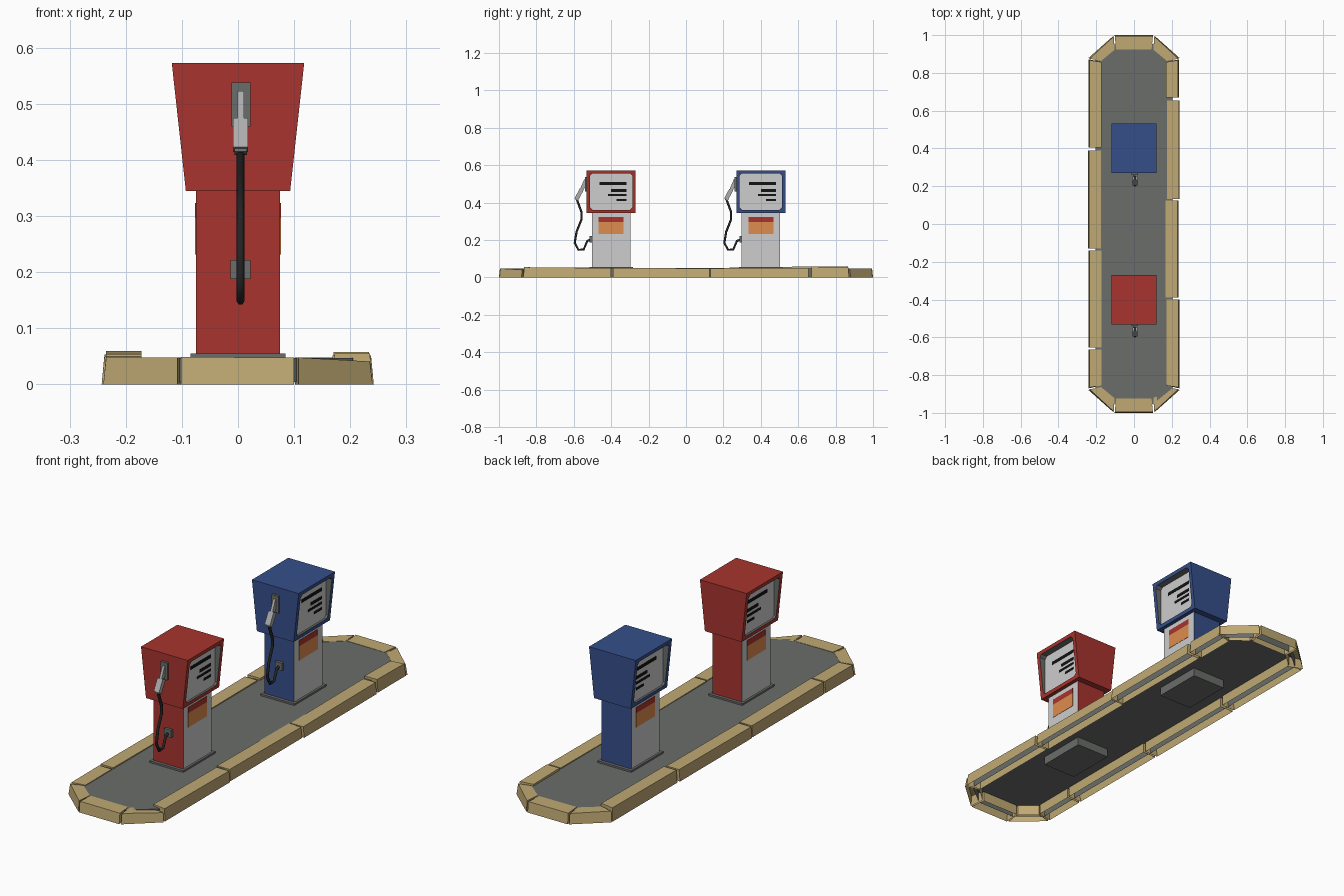
import bpy, bmesh, math
from mathutils import Vector

if "Cube" in bpy.data.objects:
    bpy.data.objects.remove(bpy.data.objects["Cube"])


def material(name, r, g, b):
    m = bpy.data.materials.new(name)
    lin = [((c / 255 + 0.055) / 1.055) ** 2.4 for c in (r, g, b)]
    m.diffuse_color = (*lin, 1)
    m.use_nodes = True
    m.node_tree.nodes["Principled BSDF"].inputs["Base Color"].default_value = m.diffuse_color
    return m


RED = material("red paint", 168, 52, 46)
BLUE = material("blue paint", 54, 79, 138)
TAN = material("tan curb", 192, 170, 116)
GREY = material("concrete grey", 106, 109, 106)
PANEL = material("light grey panel", 205, 205, 205)
STEEL = material("nozzle grey", 172, 172, 172)
BLACK = material("display black", 18, 18, 18)
RUBBER = material("hose rubber", 36, 36, 36)
ORANGE = material("orange sticker", 222, 140, 78)


def mesh(name, verts, faces, mats, rule=None):
    """Object from verts and faces; rule(face) gives a material index."""
    bm = bmesh.new()
    vs = [bm.verts.new(v) for v in verts]
    for f in faces:
        bm.faces.new([vs[i] for i in f])
    bmesh.ops.recalc_face_normals(bm, faces=bm.faces)
    if rule:
        for f in bm.faces:
            f.material_index = rule(f)
    me = bpy.data.meshes.new(name)
    bm.to_mesh(me)
    bm.free()
    for m in mats:
        me.materials.append(m)
    ob = bpy.data.objects.new(name, me)
    bpy.context.collection.objects.link(ob)
    return ob


def prism(name, bottom, top, mats, rule=None, open_bottom=False):
    """Loft between two matching rings of points, with caps."""
    n = len(bottom)
    faces = [(i, (i + 1) % n, n + (i + 1) % n, n + i) for i in range(n)]
    faces.append(range(n, 2 * n))
    if not open_bottom:
        faces.append(range(n - 1, -1, -1))
    return mesh(name, list(bottom) + list(top), faces, mats, rule)


def box(name, x0, x1, y0, y1, z0, z1, mats, rule=None):
    ring = [(x0, y0), (x1, y0), (x1, y1), (x0, y1)]
    return prism(name, [(*p, z0) for p in ring], [(*p, z1) for p in ring], mats, rule)


def side_profile(name, pts, x0, x1, yc, mat):
    return prism(name, [(x0, yc + y, z) for y, z in pts], [(x1, yc + y, z) for y, z in pts], [mat])


# ---- island: slab with skirt, ringed by hollow curb stones ----
def octagon(x, y, cx, cy):
    return [(x, -cy), (x, cy), (cx, y), (-cx, y), (-x, cy), (-x, -cy), (-cx, -y), (cx, -y)]


slab = octagon(0.205, 0.955, 0.097, 0.868)
prism("island_slab", [(*p, 0.004) for p in slab], [(*p, 0.047) for p in slab], [GREY], open_bottom=True)


def curb(name, pts, za, zb):
    """pts: outer a, outer b, inner b, inner a; za, zb: end heights."""
    hs = (za, zb, zb, za)
    c = Vector((sum(p[0] for p in pts) / 4, sum(p[1] for p in pts) / 4))
    top = []
    for i, p in enumerate(pts):
        q = Vector(p)
        if i < 2:                                 # outer wall leans in slightly
            q = q - Vector((math.copysign(0.005, q.x) if abs(q.x) > 0.15 else 0,
                            math.copysign(0.005, q.y) if abs(q.y) > 0.85 else 0))
        top.append((q.x, q.y, hs[i]))
    prism(name, [(*p, 0) for p in pts], top, [TAN], open_bottom=True)


# side stones: side, y start, y end, heights at both ends, outward shift
for i, (s, y0, y1, za, zb, dx) in enumerate([
        (1, -0.87, -0.40, 0.055, 0.050, 0), (1, -0.39, 0.125, 0.052, 0.048, -0.004),
        (1, 0.132, 0.655, 0.049, 0.052, 0.002), (1, 0.67, 0.872, 0.058, 0.055, -0.002),
        (-1, -0.87, -0.665, 0.050, 0.051, 0), (-1, -0.655, -0.14, 0.053, 0.050, 0),
        (-1, -0.13, 0.39, 0.050, 0.053, 0.003), (-1, 0.405, 0.872, 0.056, 0.060, 0)]):
    xo, xi = s * (0.24 + dx), s * (0.172 + dx)
    trim = [0.015 if abs(y) > 0.8 else 0 for y in (y0, y1)]
    curb(f"side_curb_{i}", [(xo, y0), (xo, y1), (xi, y1 - trim[1]), (xi, y0 + trim[0])], za, zb)

# end stones and corner stones
for sy in (-1, 1):
    curb(f"end_curb_{sy}", [(-0.102, sy), (0.1, sy), (0.093, sy * 0.925), (-0.095, sy * 0.925)], 0.049, 0.048)
    for sx in (-1, 1):
        low = 0.041 if (sx, sy) == (1, -1) else 0.048
        curb(f"corner_curb_{sx}_{sy}", [(sx * 0.24, sy * 0.88), (sx * 0.108, sy * 0.997),
                                        (sx * 0.102, sy * 0.923), (sx * 0.174, sy * 0.863)], low, 0.048)


# ---- pumps ----
def head(name, yc, paint):
    """Flared cabinet with a recessed, corner-cut screen on both sides."""
    z0, z1, d, xs = 0.345, 0.573, 0.131, 0.085
    x_at = lambda z: 0.093 + (z - z0) / (z1 - z0) * 0.025
    outer = [(-d, z0), (d, z0), (d, z1), (-d, z1)]
    a, b, t, c = 0.113, 0.362, 0.556, 0.012
    inner = [(-a, b + c), (-a + c, b), (a - c, b), (a, b + c),
             (a, t - c), (a - c, t), (-a + c, t), (-a, t - c)]
    verts, faces = [], []
    for s in (-1, 1):
        o = len(verts)
        verts += [(s * x_at(z), yc + y, z) for y, z in outer + inner]
        verts += [(s * xs, yc + y, z) for y, z in inner]
        for i in range(4):
            j = (i + 1) % 4
            faces.append((o + i, o + 4 + 2 * i, o + 5 + 2 * i))
            faces.append((o + i, o + j, o + 4 + 2 * j, o + 5 + 2 * i))
        for i in range(8):
            j = (i + 1) % 8
            faces.append((o + 4 + i, o + 4 + j, o + 12 + j, o + 12 + i))
        faces.append(range(o + 12, o + 20))
    for i in range(4):
        j = (i + 1) % 4
        faces.append((i, j, 20 + j, 20 + i))

    def rule(f):
        at_screen = [abs(abs(v.co.x) - xs) < 1e-5 for v in f.verts]
        return 1 if all(at_screen) else 2 if any(at_screen) else 0
    mesh(name, verts, faces, [paint, PANEL, GREY], rule)


def pump(tag, yc, paint):
    box(tag + "_base_plate", -0.085, 0.085, yc - 0.116, yc + 0.116, 0.008, 0.055, [GREY])
    box(tag + "_body", -0.075, 0.075, yc - 0.102, yc + 0.102, 0.05, 0.35, [paint, PANEL],
        lambda f: 1 if abs(f.normal.x) > 0.9 else 0)
    head(tag + "_head", yc, paint)
    for s in (-1, 1):
        # stickers and display bars on both sides
        def plate(name, x, y0, y1, z0, z1, mat):
            xa, xb = sorted((s * (x - 0.002), s * (x + 0.0015)))
            box(f"{tag}_{name}_{s}", xa, xb, yc + y0, yc + y1, z0, z1, [mat])
        plate("sticker", 0.075, -0.067, 0.067, 0.232, 0.297, ORANGE)
        plate("sticker_band", 0.075, -0.067, 0.067, 0.297, 0.323, RED)
        for k, (y0, z, h) in enumerate([(-0.063, 0.503, 0.015), (0.0, 0.465, 0.014),
                                        (-0.016, 0.441, 0.011), (0.028, 0.415, 0.011)]):
            plate(f"display_bar_{k}", 0.085, y0, 0.082, z - h / 2, z + h / 2, BLACK)
    # nozzle, its holder and the hose socket
    box(tag + "_nozzle_holder", -0.012, 0.022, yc - 0.141, yc - 0.128, 0.46, 0.538, [GREY])
    box(tag + "_hose_socket", -0.013, 0.022, yc - 0.115, yc - 0.1, 0.188, 0.222, [GREY])
    side_profile(tag + "_nozzle_grip", [(-0.196, 0.423), (-0.176, 0.414), (-0.148, 0.465), (-0.168, 0.475)],
                 -0.009, 0.018, yc, STEEL)
    side_profile(tag + "_nozzle_spout", [(-0.166, 0.474), (-0.15, 0.466), (-0.13, 0.5), (-0.13, 0.523), (-0.145, 0.523)],
                 -0.001, 0.011, yc, STEEL)
    side_profile(tag + "_nozzle_collar", [(-0.192, 0.415), (-0.177, 0.409), (-0.173, 0.417), (-0.189, 0.425)],
                 -0.006, 0.016, yc, GREY)
    # hose
    cu = bpy.data.curves.new(tag + "_hose", 'CURVE')
    cu.dimensions = '3D'
    cu.bevel_depth = 0.0068
    cu.bevel_resolution = 1
    cu.use_fill_caps = True
    path = [(-0.183, 0.416), (-0.170, 0.38), (-0.159, 0.35), (-0.159, 0.31), (-0.185, 0.245),
            (-0.195, 0.185), (-0.175, 0.148), (-0.147, 0.15), (-0.128, 0.195), (-0.105, 0.205)]
    sp = cu.splines.new('POLY')
    sp.points.add(len(path) - 1)
    for p, (y, z) in zip(sp.points, path):
        p.co = (0.0045, yc + y, z, 1)
    cu.materials.append(RUBBER)
    bpy.context.collection.objects.link(bpy.data.objects.new(tag + "_hose", cu))


pump("red_pump", -0.4, RED)
pump("blue_pump", 0.4, BLUE)
